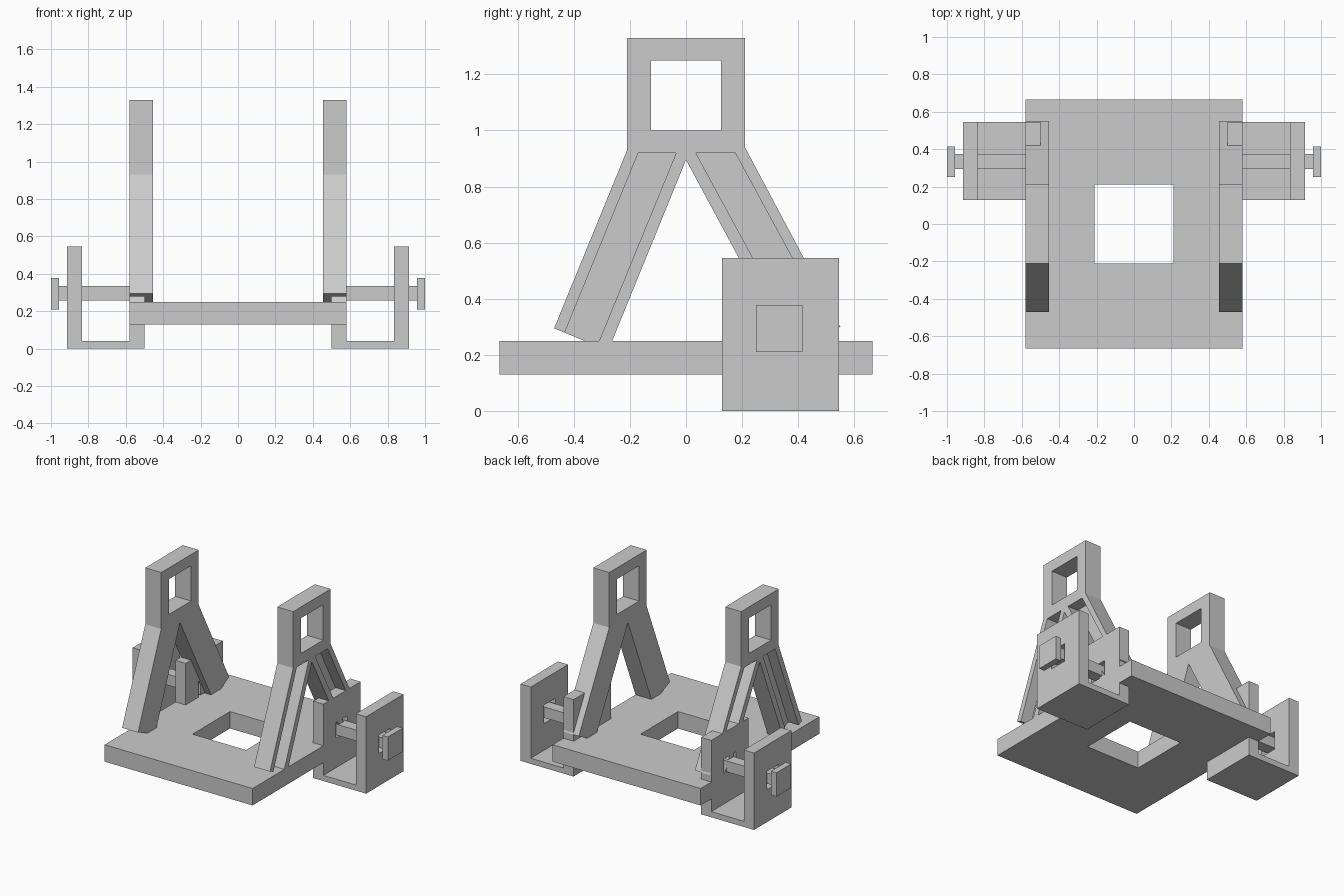
import bpy, bmesh

if "Cube" in bpy.data.objects:
    bpy.data.objects.remove(bpy.data.objects["Cube"])

grey = bpy.data.materials.new("plain grey")
grey.diffuse_color = (0.6, 0.6, 0.6, 1)
grey.use_nodes = True
grey.node_tree.nodes["Principled BSDF"].inputs["Base Color"].default_value = grey.diffuse_color


def finish(name, bm):
    bmesh.ops.recalc_face_normals(bm, faces=bm.faces[:])
    me = bpy.data.meshes.new(name)
    bm.to_mesh(me)
    bm.free()
    me.materials.append(grey)
    ob = bpy.data.objects.new(name, me)
    bpy.context.collection.objects.link(ob)
    return ob


def prism(name, pts, lo, hi, axis):
    """Extrude a profile along x (points are y,z) or along y (points are x,z)."""
    bm = bmesh.new()
    vs = [bm.verts.new((lo, a, b) if axis == 'x' else (a, lo, b)) for a, b in pts]
    f = bm.faces.new(vs)
    ext = bmesh.ops.extrude_face_region(bm, geom=[f])
    d = hi - lo
    bmesh.ops.translate(bm, vec=(d, 0, 0) if axis == 'x' else (0, d, 0),
                        verts=[v for v in ext['geom'] if isinstance(v, bmesh.types.BMVert)])
    return finish(name, bm)


def box(name, x0, x1, y0, y1, z0, z1):
    return prism(name, [(y0, z0), (y1, z0), (y1, z1), (y0, z1)], x0, x1, 'x')


def cut(ob, cutters):
    for c in cutters:
        m = ob.modifiers.new("cut", 'BOOLEAN')
        m.operation = 'DIFFERENCE'
        m.solver = 'EXACT'
        m.object = c
    bpy.context.view_layer.update()
    dg = bpy.context.evaluated_depsgraph_get()
    me = bpy.data.meshes.new_from_object(ob.evaluated_get(dg))
    ob.modifiers.clear()
    ob.data = me
    for c in cutters:
        bpy.data.objects.remove(c)


def mirror_copy(ob, name):
    bm = bmesh.new()
    bm.from_mesh(ob.data)
    for v in bm.verts:
        v.co.x = -v.co.x
    bmesh.ops.reverse_faces(bm, faces=bm.faces[:])
    finish(name, bm)


# base plate with square opening
base = box("base_plate", -0.58, 0.58, -0.665, 0.665, 0.13, 0.25)
cut(base, [box("cutter", -0.21, 0.21, -0.21, 0.21, 0, 0.5)])

# A-shaped side frame: window in the head, recessed outer side of the legs
frame = prism("side_frame", [(-.21, 1.33), (-.21, .93), (-.47, .295), (-.35, .245),
                             (-.265, .245), (0, .895), (.35, .245), (.45, .245),
                             (.55, .30), (.21, .94), (.21, 1.33)], 0.455, 0.58, 'x')
cut(frame, [
    box("cutter", 0.3, 0.7, -0.125, 0.125, 1.0, 1.25),
    prism("cutter", [(-.17, .92), (-.035, .92), (-.33, .2), (-.465, .2)], 0.5, 0.7, 'x'),
    prism("cutter", [(.035, .92), (.175, .92), (.566, .2), (.426, .2)], 0.5, 0.7, 'x')])

# U-shaped side bracket with axle hole
bracket = prism("side_bracket", [(.5, 0), (.915, 0), (.915, .545), (.835, .545),
                                 (.835, .04), (.58, .04), (.58, .545), (.5, .545)],
                0.128, 0.545, 'y')
cut(bracket, [box("cutter", 0.3, 1.2, 0.27, 0.40, 0.23, 0.36)])

# square axle and end knob
axle = box("axle", 0.5, 0.96, 0.295, 0.375, 0.258, 0.335)
knob = box("axle_knob", 0.957, 1.0, 0.25, 0.415, 0.21, 0.378)

# left-hand copies
for ob in (frame, bracket, axle, knob):
    n = ob.name
    ob.name = "right_" + n
    mirror_copy(ob, "left_" + n)
